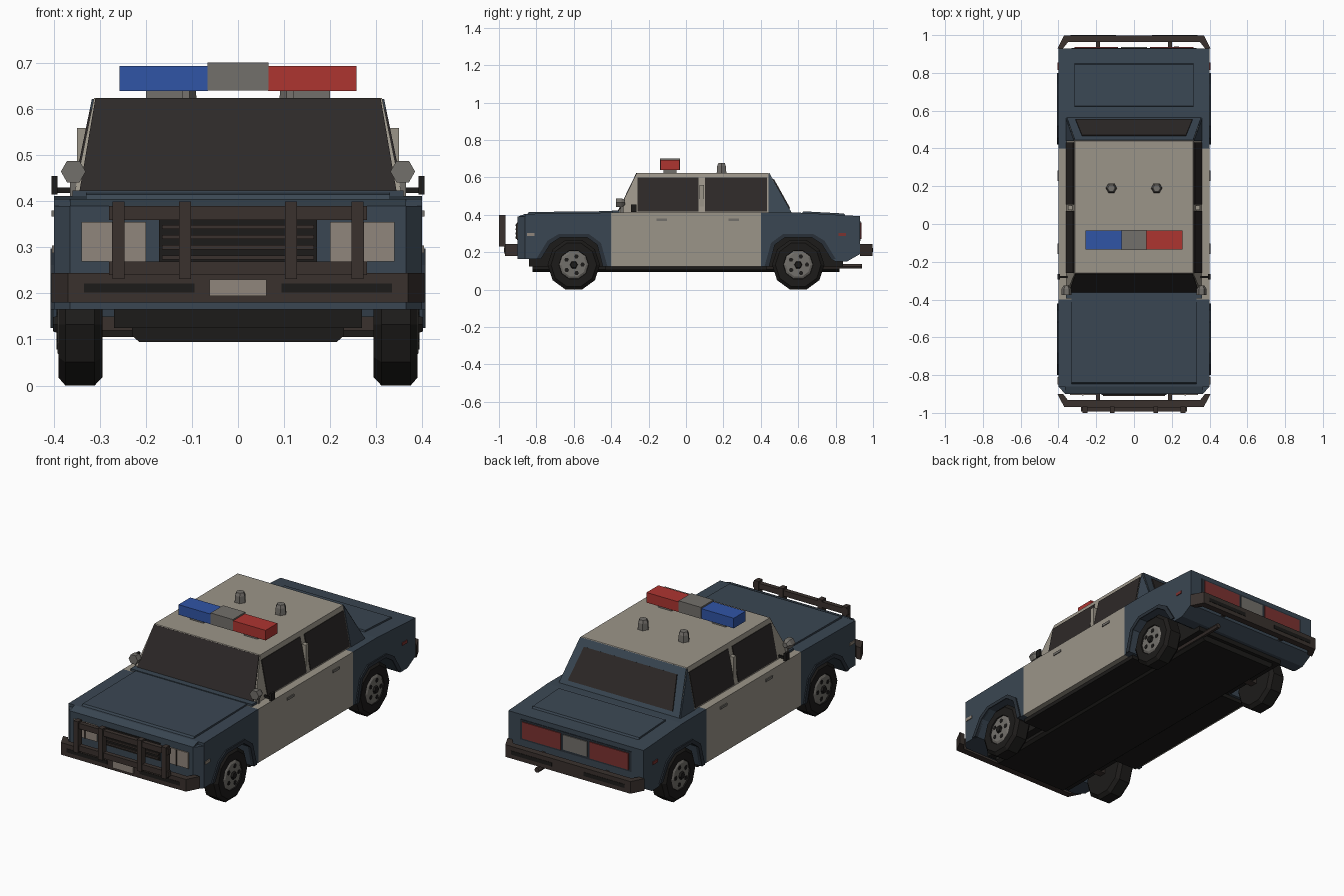
import bpy, bmesh
from math import sin, cos, pi

if "Cube" in bpy.data.objects:
    bpy.data.objects.remove(bpy.data.objects["Cube"])

COLORS = dict(blue=(.042, .062, .085), cream=(.33, .30, .25), brown=(.042, .031, .027),
              black=(.012, .011, .010), glass=(.026, .022, .021), red=(.42, .035, .03),
              tail=(.2, .032, .03), lamp_blue=(.03, .09, .38), grey=(.17, .16, .145),
              lens=(.28, .24, .2), dark=(.022, .03, .04))
MATS = {}
for k, c in COLORS.items():
    MATS[k] = bpy.data.materials.new(k)
    MATS[k].diffuse_color = (*c, 1)


def finish(name, bm, mat, mirror=False):
    bmesh.ops.recalc_face_normals(bm, faces=bm.faces[:])
    me = bpy.data.meshes.new(name)
    bm.to_mesh(me)
    bm.free()
    me.materials.append(MATS[mat])
    ob = bpy.data.objects.new(name, me)
    bpy.context.collection.objects.link(ob)
    if mirror:
        ob.modifiers.new("mirror", 'MIRROR')
    return ob


def place(axis, p, q, t):
    return {'x': (t, p, q), 'y': (p, t, q), 'z': (p, q, t)}[axis]


def prism(name, pts, axis, a, b, mat, mirror=False):
    """Extrude a 2D outline along an axis."""
    bm = bmesh.new()
    lo = [bm.verts.new(place(axis, p, q, a)) for p, q in pts]
    hi = [bm.verts.new(place(axis, p, q, b)) for p, q in pts]
    bm.faces.new(lo)
    bm.faces.new(hi[::-1])
    for i in range(len(pts)):
        j = (i + 1) % len(pts)
        bm.faces.new((lo[i], lo[j], hi[j], hi[i]))
    return finish(name, bm, mat, mirror)


def box(name, x0, x1, y0, y1, z0, z1, mat, mirror=False):
    return prism(name, [(x0, y0), (x1, y0), (x1, y1), (x0, y1)], 'z', z0, z1, mat, mirror)


def lathe(name, profile, axis, c, n, mat, mirror=False):
    """Spin (offset, radius) points around an axis through c."""
    bm = bmesh.new()
    rings = []
    for t, r in profile:
        ring = []
        for k in range(n):
            a = (k + .5) * 2 * pi / n
            v = place(axis, r * sin(a), -r * cos(a), t)
            ring.append(bm.verts.new([v[i] + c[i] for i in range(3)]))
        rings.append(ring)
    bm.faces.new(rings[0])
    bm.faces.new(rings[-1])
    for r0, r1 in zip(rings, rings[1:]):
        for k in range(n):
            m = (k + 1) % n
            bm.faces.new((r0[k], r0[m], r1[m], r1[k]))
    return finish(name, bm, mat, mirror)


def panel(name, pts, mat, mirror=False, thick=.008):
    """Thin plate on a sloped surface."""
    bm = bmesh.new()
    bm.faces.new([bm.verts.new(p) for p in pts])
    ob = finish(name, bm, mat, mirror)
    s = ob.modifiers.new("thickness", 'SOLIDIFY')
    s.thickness, s.offset = thick, 0
    return ob


# Wheel arch outlines (front; the rear is the same with y flipped)
arch_in = [(-.775, .165), (-.725, .245), (-.67, .28), (-.53, .28), (-.475, .24), (-.445, .125)]
arch_out = [(-.80, .165), (-.74, .262), (-.68, .298), (-.52, .298), (-.455, .25), (-.42, .125)]
flip = lambda pts: [(-y, z) for y, z in pts]

# Body shell: front fenders, doors, rear fenders
front = [(-.4, .412), (-.86, .405), (-.86, .165)] + arch_in + [(-.4, .125)]
rear = [(.4, .412), (.6, .412), (.93, .393), (.93, .19), (.86, .15), (.80, .15)] + flip(arch_in) + [(.4, .125)]
prism("front_body", front, 'x', -.4, .4, "blue")
prism("rear_body", rear, 'x', -.4, .4, "blue")
box("doors", -.4, .4, -.4, .4, .125, .412, "cream")
prism("nose", [(-.4, -.86), (-.365, -.9), (.365, -.9), (.4, -.86)], 'z', .165, .39, "blue")
prism("hood_lip", [(-.9, .39), (-.86, .39), (-.86, .405)], 'x', -.365, .365, "blue")
prism("hood_panel", [(-.85, .40), (-.84, .415), (-.39, .42), (-.385, .40)], 'x', -.33, .33, "blue")
box("cowl", -.36, .36, -.395, -.355, .40, .424, "blue")
prism("trunk_panel", [(.62, .40), (.625, .419), (.845, .407), (.855, .39)], 'x', -.315, .315, "blue")
for end, f in (("front", lambda p: p), ("rear", flip)):
    prism(end + "_arch_flare", f(arch_out) + f(arch_in)[::-1], 'x', .39, .407, "dark", True)

# Underside
prism("floor", [(-.23, .13), (-.23, .108), (-.215, .095), (.215, .095), (.23, .108), (.23, .13)],
      'y', -.82, .82, "black")
box("floor_sides", -.37, .37, -.43, .43, .105, .13, "black")
box("wheel_well_core", -.27, .27, -.84, .84, .125, .38, "black")
box("axles", -.3, .3, -.62, -.58, .12, .15, "brown")
box("rear_axle", -.3, .3, .58, .62, .12, .15, "brown")
lathe("exhaust", [(.35, .014), (.94, .014)], 'y', (.225, 0, .125), 6, "brown")

# Wheels
for end, y in (("front", -.6), ("rear", .6)):
    c = (0, y, .133)
    lathe(end + "_tire", [(.295, .08), (.295, .122), (.312, .14), (.375, .14), (.39, .122), (.39, .08), (.38, .076)],
          'x', c, 10, "black", True)
    lathe(end + "_rim", [(.37, .08), (.385, .078), (.392, .066)], 'x', c, 10, "grey", True)
    lathe(end + "_hub_cap", [(.385, .024), (.402, .018)], 'x', c, 6, "black", True)
    for i in range(5):
        a = i * 2 * pi / 5 + .3
        lathe(f"{end}_rim_hole_{i}", [(.385, .012), (.394, .012)], 'x',
              (0, y + .047 * sin(a), .133 + .047 * cos(a)), 6, "black", True)

# Cabin: side profile, narrowed towards the roof
ZB, ZT = .41, .625
def half(z):
    return .357 - (z - ZB) / (ZT - ZB) * .044
cab = prism("cabin", [(-.365, ZB), (-.26, ZT), (.44, ZT), (.56, ZB)], 'x', -1, 1, "cream")
for v in cab.data.vertices:
    v.co.x *= half(v.co.z)

def side(name, yz, mat):
    panel(name, [(half(z), y, z) for y, z in yz], mat, True)
side("front_side_window", [(-.26, .418), (.068, .418), (.068, .6), (-.26, .6)], "glass")
side("rear_side_window", [(.102, .418), (.432, .418), (.432, .6), (.102, .6)], "glass")
side("rear_pillar", [(.44, .412), (.56, .412), (.44, .622)], "blue")
box("middle_pillar", .325, .35, .073, .097, .41, .56, "cream", True)
panel("windshield", [(-.345, -.361, .418), (.345, -.361, .418), (.31, -.262, .622), (-.31, -.262, .622)], "glass")
panel("rear_window_frame", [(-.355, .56, .412), (.355, .56, .412), (.313, .442, .622), (-.313, .442, .622)], "blue")
panel("rear_window", [(-.31, .55, .432), (.31, .55, .432), (.275, .463, .588), (-.275, .463, .588)], "glass", thick=.016)

# Roof light bar and lamps
box("light_bar_blue", -.258, -.065, -.135, -.035, .64, .694, "lamp_blue")
box("light_bar_red", .065, .258, -.135, -.035, .64, .694, "red")
box("light_bar_center", -.066, .066, -.138, -.032, .641, .702, "grey")
box("light_bar_foot", .12, .2, -.12, -.05, .62, .641, "grey", True)
lathe("roof_lamp", [(.62, .03), (.66, .027), (.676, .02)], 'z', (.12, .19, 0), 6, "grey", True)

# Spotlights, mirrors, handles, side markers
lathe("spotlight", [(-.375, .027), (-.345, .027), (-.325, .014)], 'y', (.358, 0, .465), 6, "grey", True)
box("spotlight_stem", .35, .365, -.35, -.335, .41, .455, "grey", True)
box("mirror", .392, .405, -.295, -.265, .415, .455, "black", True)
box("mirror_arm", .35, .395, -.285, -.275, .418, .43, "black", True)
for n, y in (("front", -.13), ("rear", .255)):
    box(n + "_door_handle", .398, .405, y - .028, y + .028, .367, .38, "grey", True)
box("front_side_marker", .398, .404, -.85, -.81, .288, .304, "lens", True)
box("rear_side_marker", .398, .404, .815, .855, .288, .304, "tail", True)

# Front lights and grille
box("headlight", .2, .34, -.906, -.89, .27, .355, "lens", True)
box("headlight_divider", .268, .274, -.909, -.89, .27, .355, "brown", True)
box("grille_back", -.172, .172, -.904, -.89, .265, .36, "black")
for i in range(4):
    box(f"grille_bar_{i}", -.165, .165, -.911, -.9, .274 + i * .022, .283 + i * .022, "brown")

# Tail panel
box("tail_panel", -.33, .33, .92, .933, .26, .368, "dark")
box("tail_light", .085, .315, .92, .938, .27, .358, "tail", True)
box("rear_plate", -.07, .07, .92, .938, .275, .355, "grey")

# Bumpers: wrapped strips with dark inserts
def bumper(name, s, tip, root):
    d = tip - .035
    pts = [(-.405, root), (-.37, tip), (.37, tip), (.405, root), (.375, root), (.35, d), (-.35, d), (-.375, root)]
    prism(name, [(x, s * y) for x, y in pts], 'z', .18, .245, "brown")
    y0, y1 = sorted((s * (tip - .01), s * (tip + .002)))
    box(name + "_insert", .095, .335, y0, y1, .202, .222, "black", True)
    y0, y1 = sorted((s * (root - .02), s * d))
    box(name + "_bracket", .18, .2, y0, y1, .195, .23, "brown", True)
bumper("front_bumper", -1, .968, .9)
bumper("rear_bumper", 1, .998, .93)
box("front_plate", -.062, .062, -.974, -.96, .194, .23, "lens")

# Push bar
for n, z in (("lower", .24), ("upper", .36)):
    box(n + "_push_bar", -.28, .28, -.992, -.968, z, z + .03, "brown")
for n, x in (("inner", .115), ("outer", .26)):
    box(n + "_push_bar_post", x - .013, x + .013, -1, -.966, .232, .4, "brown", True)

for m in bpy.data.materials:
    if m.users and not m.is_grease_pencil:
        m.use_nodes = True
        m.node_tree.nodes["Principled BSDF"].inputs["Base Color"].default_value = m.diffuse_color
